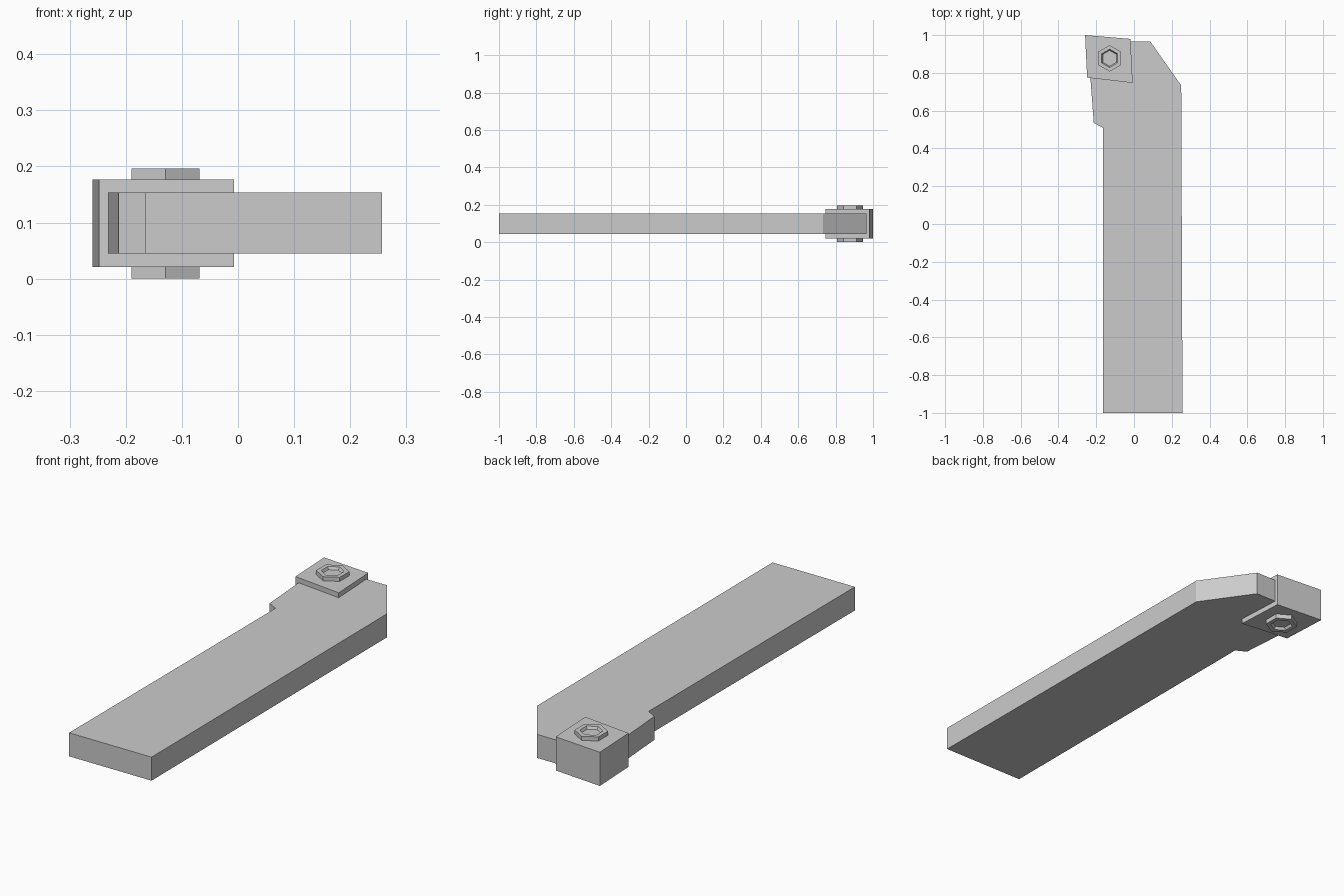
import bpy, bmesh
from math import cos, sin, pi

if "Cube" in bpy.data.objects:
    bpy.data.objects.remove(bpy.data.objects["Cube"])


def make_object(name, bm):
    bmesh.ops.recalc_face_normals(bm, faces=bm.faces)
    mesh = bpy.data.meshes.new(name)
    bm.to_mesh(mesh)
    bm.free()
    obj = bpy.data.objects.new(name, mesh)
    bpy.context.collection.objects.link(obj)
    return obj


def plate(name, outline, z0, z1):
    """Extrude a flat outline from z0 to z1."""
    bm = bmesh.new()
    lower = [bm.verts.new((x, y, z0)) for x, y in outline]
    upper = [bm.verts.new((x, y, z1)) for x, y in outline]
    bm.faces.new(lower[::-1])
    bm.faces.new(upper)
    n = len(outline)
    for i in range(n):
        j = (i + 1) % n
        bm.faces.new((lower[i], lower[j], upper[j], upper[i]))
    return make_object(name, bm)


def hex_lathe(name, centre, profile):
    """Six-sided solid through (radius, z) rings, capped at both ends."""
    cx, cy = centre
    bm = bmesh.new()
    rings = []
    for r, z in profile:
        angles = [pi / 2 + i * pi / 3 for i in range(6)]
        rings.append([bm.verts.new((cx + r * cos(a), cy + r * sin(a), z)) for a in angles])
    for a, b in zip(rings, rings[1:]):
        for i in range(6):
            j = (i + 1) % 6
            bm.faces.new((a[i], a[j], b[j], b[i]))
    bm.faces.new(rings[0][::-1])
    bm.faces.new(rings[-1])
    return make_object(name, bm)


# Long shank with chamfered nose and a pocket under the insert
plate("tool_shank", [
    (-0.165, -1.0), (0.257, -1.0), (0.25, 0.733), (0.087, 0.965),
    (-0.04, 0.965), (-0.03, 0.77), (-0.232, 0.79), (-0.213, 0.535),
    (-0.165, 0.51)], 0.045, 0.154)

# Rhombic cutting insert
plate("cutting_insert", [
    (-0.259, 1.0), (-0.248, 0.775), (-0.007, 0.747), (-0.019, 0.98)],
    0.021, 0.177)

# Hex clamp screw with a shallow tapered socket at each end
hex_lathe("clamp_screw", (-0.129, 0.877), [
    (0.042, 0.012), (0.049, 0.0), (0.07, 0.0),
    (0.07, 0.196), (0.049, 0.196), (0.042, 0.184)])
